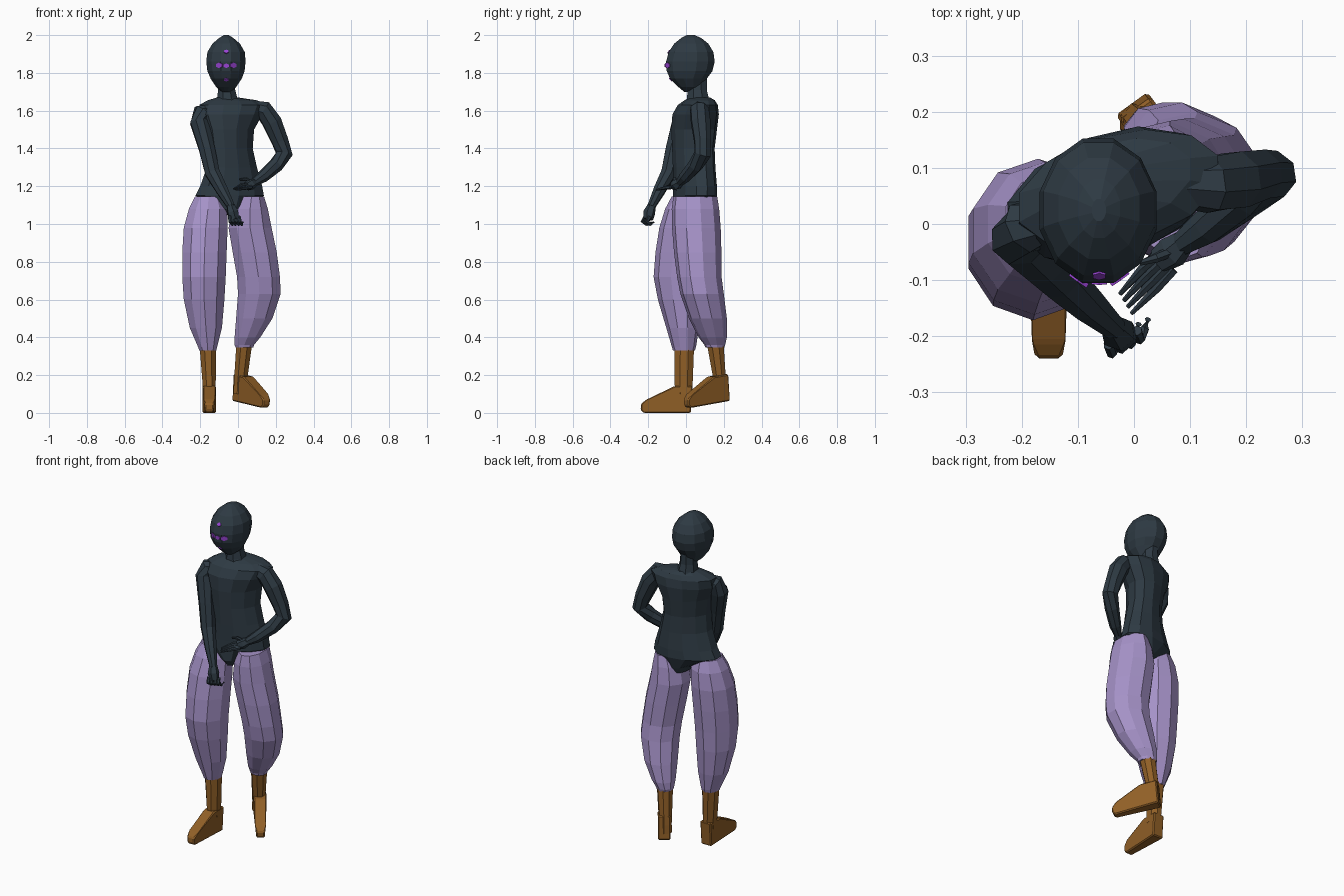
import bpy, bmesh, math
from mathutils import Vector, Matrix
from mathutils.bvhtree import BVHTree


def material(name, col):
    m = bpy.data.materials.new(name)
    m.diffuse_color = (*col, 1)
    return m


DARK = material("dark slate", (0.027, 0.042, 0.056))
LILAC = material("lilac cloth", (0.38, 0.29, 0.58))
BROWN = material("brown leather", (0.28, 0.115, 0.02))
PURPLE = material("bright purple", (0.33, 0.06, 0.68))


def finish(name, bm, mat):
    bmesh.ops.recalc_face_normals(bm, faces=bm.faces)
    me = bpy.data.meshes.new(name)
    bm.to_mesh(me)
    bm.free()
    me.materials.append(mat)
    ob = bpy.data.objects.new(name, me)
    bpy.context.collection.objects.link(ob)
    return ob


def skin(bm, rings):
    """Bridge closed rings of points and cap both ends."""
    vs = [[bm.verts.new(p) for p in r] for r in rings]
    n = len(vs[0])
    for a, b in zip(vs, vs[1:]):
        for i in range(n):
            j = (i + 1) % n
            bm.faces.new((a[i], a[j], b[j], b[i]))
    bm.faces.new(vs[0])
    bm.faces.new(vs[-1])


def loft(name, rings, mat, n=10, skew=0.0):
    """Stack of level ovals given as (z, x0, x1, y0, y1); skew turns them."""
    bm = bmesh.new()
    out = []
    k = 0.5 / math.cos(math.pi / n)
    for z, x0, x1, y0, y1 in rings:
        ring = []
        for i in range(n):
            t = 2 * math.pi * (i + 0.5) / n
            ring.append(((x0 + x1) / 2 + (x1 - x0) * k * math.cos(t),
                         (y0 + y1) / 2 + (y1 - y0) * k * math.sin(t + skew), z))
        out.append(ring)
    skin(bm, out)
    return finish(name, bm, mat)


def limb(name, paths, mat, n=8):
    """Tapered tubes along paths of (x, y, z, radius)."""
    bm = bmesh.new()
    for pts in paths:
        ps = [Vector(p[:3]) for p in pts]
        rings = []
        for i, p in enumerate(ps):
            d = (ps[min(i + 1, len(ps) - 1)] - ps[max(i - 1, 0)]).normalized()
            u = d.cross(Vector((0.3, 1, 0.1))).normalized()
            v = d.cross(u)
            rings.append([p + pts[i][3] * (u * math.cos(a) + v * math.sin(a))
                          for a in (2 * math.pi * k / n for k in range(n))])
        skin(bm, rings)
    return finish(name, bm, mat)


# Head
head = loft("head", [
    (1.70, -0.085, -0.04, -0.01, 0.07), (1.725, -0.115, -0.01, -0.04, 0.085),
    (1.77, -0.145, 0.02, -0.085, 0.11), (1.81, -0.162, 0.035, -0.102, 0.14),
    (1.86, -0.168, 0.04, -0.105, 0.152), (1.91, -0.162, 0.036, -0.092, 0.145),
    (1.955, -0.135, 0.01, -0.062, 0.118), (1.985, -0.1, -0.025, -0.025, 0.08),
    (2.0, -0.075, -0.05, 0.005, 0.045)], DARK, 12)

# Painted face marks, laid flat on the front of the head
hm = bmesh.new()
hm.from_mesh(head.data)
tree = BVHTree.FromBMesh(hm)
hm.free()
for name, x, z, w, h in (("left_eye", -0.098, 1.84, 0.022, 0.015),
                         ("right_eye", -0.026, 1.84, 0.022, 0.015),
                         ("nose_mark", -0.062, 1.838, 0.016, 0.012),
                         ("forehead_mark", -0.062, 1.912, 0.013, 0.011),
                         ("chin_mark", -0.062, 1.765, 0.013, 0.011)):
    loc, nor, _, _ = tree.ray_cast(Vector((x, -1, z)), Vector((0, 1, 0)))
    bm = bmesh.new()
    bmesh.ops.create_cone(bm, cap_ends=True, segments=6, radius1=1, radius2=1, depth=0.008)
    rot = nor.to_track_quat('Z', 'Y').to_matrix().to_4x4()
    bm.transform(Matrix.Translation(loc) @ rot @ Matrix.Diagonal((w, h, 1, 1)))
    finish(name, bm, PURPLE)

# Neck
loft("neck", [(1.63, -0.13, 0.02, 0.0, 0.13), (1.67, -0.11, -0.005, 0.005, 0.12),
              (1.71, -0.105, -0.015, 0.01, 0.11), (1.78, -0.1, -0.02, 0.0, 0.11)], DARK, 8)

# Torso, tapering to briefs at the bottom
loft("torso", [
    (1.045, -0.055, -0.005, -0.04, 0.12), (1.08, -0.085, 0.03, -0.062, 0.14),
    (1.15, -0.225, 0.137, -0.066, 0.16), (1.2, -0.2, 0.128, -0.064, 0.16),
    (1.3, -0.165, 0.1, -0.066, 0.152), (1.4, -0.155, 0.078, -0.07, 0.148),
    (1.5, -0.17, 0.085, -0.074, 0.16), (1.58, -0.205, 0.13, -0.068, 0.17),
    (1.63, -0.205, 0.15, -0.04, 0.165), (1.655, -0.16, 0.1, -0.005, 0.15),
    (1.67, -0.11, 0.0, 0.02, 0.125)], DARK, 12, 0.33)

# Arms
limb("right_arm", [[
    (-0.15, 0.01, 1.605, 0.035), (-0.19, -0.005, 1.59, 0.05), (-0.205, -0.025, 1.54, 0.052),
    (-0.165, -0.065, 1.4, 0.045), (-0.135, -0.093, 1.27, 0.042),
    (-0.085, -0.14, 1.18, 0.034), (-0.035, -0.185, 1.09, 0.022)]], DARK)
limb("left_arm", [[
    (0.07, 0.07, 1.615, 0.04), (0.135, 0.07, 1.603, 0.052), (0.18, 0.078, 1.54, 0.054),
    (0.222, 0.088, 1.44, 0.047), (0.245, 0.088, 1.37, 0.046), (0.2, 0.05, 1.31, 0.04),
    (0.13, -0.005, 1.25, 0.033), (0.085, -0.035, 1.22, 0.022)]], DARK)

# Hands: palm and four fingers each, the right one curled
curled = [[(-0.04, -0.18, 1.1, 0.022), (-0.028, -0.195, 1.06, 0.032), (-0.018, -0.2, 1.025, 0.026)]]
spread = [[(0.09, -0.03, 1.222, 0.021), (0.068, -0.05, 1.21, 0.03), (0.045, -0.066, 1.2, 0.024)]]
for i in range(4):
    s = i / 3
    x, y = -0.045 + 0.05 * s, -0.215 + 0.025 * s
    curled.append([(x, y, 1.04, 0.01), (x + 0.005, y - 0.015, 1.012, 0.01),
                   (x + 0.015, y + 0.005, 0.997, 0.008), (x + 0.02, y + 0.02, 1.01, 0.006)])
    spread.append([(0.045 + 0.025 * s, -0.05 - 0.03 * s, 1.205 - 0.01 * s, 0.011),
                   (0.015 + 0.025 * s, -0.08 - 0.035 * s, 1.205 - 0.015 * s, 0.009),
                   (-0.025 + 0.02 * s, -0.125 - 0.035 * s, 1.185 - 0.005 * s, 0.004)])
spread.append([(0.075, -0.045, 1.22, 0.01), (0.04, -0.06, 1.24, 0.009), (0.01, -0.07, 1.235, 0.005)])
limb("right_hand", curled, DARK, 6)
limb("left_hand", spread, DARK, 6)

# Baggy trouser legs
loft("right_trouser_leg", [
    (1.145, -0.228, -0.085, -0.072, 0.085), (1.08, -0.26, -0.058, -0.105, 0.105),
    (0.98, -0.287, -0.055, -0.135, 0.11), (0.85, -0.295, -0.06, -0.155, 0.1),
    (0.72, -0.295, -0.065, -0.165, 0.088), (0.6, -0.287, -0.072, -0.143, 0.08),
    (0.45, -0.255, -0.085, -0.1, 0.065), (0.35, -0.212, -0.11, -0.072, 0.05),
    (0.33, -0.205, -0.115, -0.066, 0.044)], LILAC, 10)
loft("left_trouser_leg", [
    (1.145, 0.005, 0.138, -0.062, 0.16), (1.08, -0.03, 0.158, -0.07, 0.17),
    (0.98, -0.05, 0.178, -0.068, 0.178), (0.85, -0.028, 0.205, -0.058, 0.182),
    (0.72, -0.005, 0.222, -0.042, 0.183), (0.63, 0.0, 0.226, -0.025, 0.195),
    (0.5, -0.01, 0.182, 0.02, 0.212), (0.4, -0.018, 0.118, 0.07, 0.213),
    (0.36, -0.018, 0.085, 0.1, 0.205), (0.345, -0.012, 0.08, 0.105, 0.2)], LILAC, 10, -0.1)

# Boot shafts
loft("right_boot_shaft", [(0.1, -0.187, -0.118, -0.055, 0.03), (0.15, -0.187, -0.118, -0.06, 0.035),
                          (0.36, -0.204, -0.116, -0.06, 0.043)], BROWN, 8)
loft("left_boot_shaft", [(0.1, -0.025, 0.045, 0.15, 0.215), (0.15, -0.022, 0.045, 0.15, 0.213),
                         (0.38, -0.008, 0.077, 0.108, 0.198)], BROWN, 8)


def foot(name, loc, yaw, pitch):
    """Side profile widened sideways, narrowed at the toe, lightly bevelled."""
    profile = [(0.025, 0.0), (-0.225, 0.0), (-0.24, 0.015), (-0.238, 0.048),
               (-0.21, 0.07), (-0.06, 0.142), (0.035, 0.142)]
    bm = bmesh.new()
    rings = []
    for x in (-0.035, 0.035):
        rings.append([(x * (0.65 if y < -0.22 else 1), y, z) for y, z in profile])
    skin(bm, rings)
    bmesh.ops.bevel(bm, geom=list(bm.edges), offset=0.006, segments=1, affect='EDGES')
    bm.transform(Matrix.Translation(loc) @ Matrix.Rotation(yaw, 4, 'Z') @ Matrix.Rotation(pitch, 4, 'X'))
    finish(name, bm, BROWN)


# Feet
foot("right_boot_foot", (-0.152, 0, 0), 0, 0)
foot("left_boot_foot", (0.01, 0.195, 0.06), math.radians(36), 0.15)
